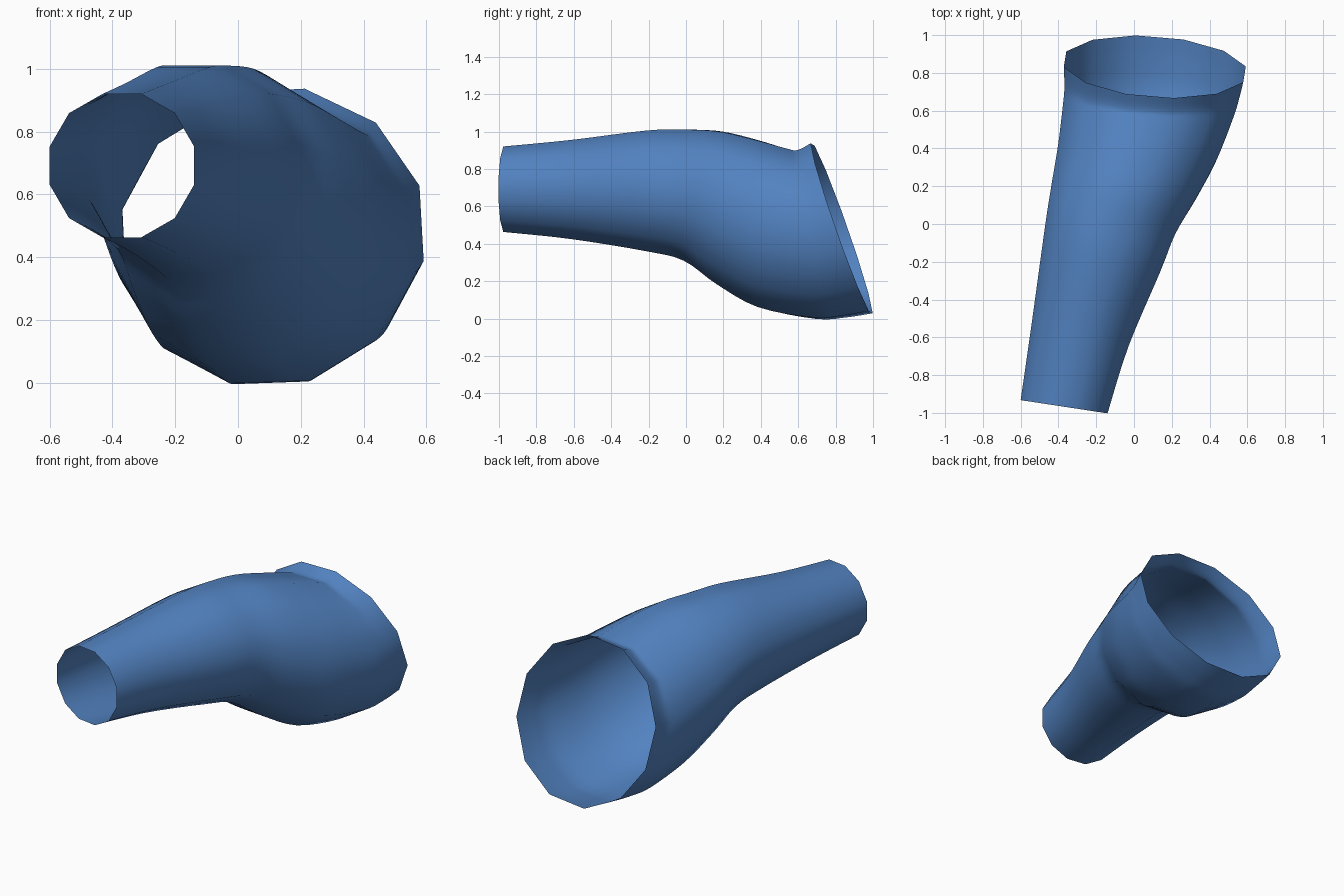
import bpy, bmesh, math
from mathutils import Vector

if "Cube" in bpy.data.objects:
    bpy.data.objects.remove(bpy.data.objects["Cube"])

SIDES, STEPS = 12, 4

# Key cross-sections: left x,y | right x,y | top y,z | bottom y,z | roll
KEYS = [
    (-.600, -.93, -.140, -1.0, -.97, .920, -.97, .463, 0),
    (-.545, -.55, -.030, -.65, -.60, .955, -.60, .425, 0),
    (-.490, -.15, .140, -.25, -.20, 1.005, -.20, .360, 0),
    (-.462, .05, .220, -.05, .00, 1.010, .00, .310, 0),
    (-.435, .22, .330, .14, .18, 1.000, .17, .185, 0),
    (-.400, .42, .440, .34, .38, .955, .40, .060, .005),
    (-.372, .64, .530, .57, .56, .905, .70, .002, .015),
    (-.363, .75, .562, .69, .61, .895, .86, .012, .02),
    (-.365, .87, .585, .79, .68, .930, .99, .035, .025),
]


def spline(a, b, c, d, t):
    return [0.5 * (2*q + (r-p)*t + (2*p-5*q+4*r-s)*t*t + (3*q-p-3*r+s)*t**3)
            for p, q, r, s in zip(a, b, c, d)]


def ring(key):
    lx, ly, rx, ry, ty, tz, by, bz, roll = key
    k = 1 / math.cos(math.pi / SIDES)
    centre = Vector(((lx+rx)/2, (ly+ry+ty+by)/4, (tz+bz)/2))
    across = Vector(((rx-lx)/2, (ry-ly)/2, roll)) * k
    up = Vector((-roll, (ty-by)/2, (tz-bz)/2)) * k
    angles = [(i + .5) * math.tau / SIDES for i in range(SIDES)]
    return [centre + across*math.cos(a) + up*math.sin(a) for a in angles]


# Smoothly interpolated sections along the tube
last = len(KEYS) - 1
sections = []
for i in range(last):
    four = [KEYS[max(0, min(last, i + o))] for o in (-1, 0, 1, 2)]
    sections += [spline(*four, s / STEPS) for s in range(STEPS)]
sections.append(KEYS[-1])

# Open, bent tube skin
bm = bmesh.new()
rings = [[bm.verts.new(p) for p in ring(s)] for s in sections]
for a, b in zip(rings, rings[1:]):
    for i in range(SIDES):
        j = (i + 1) % SIDES
        f = bm.faces.new((a[i], a[j], b[j], b[i]))
        f.smooth = True
bm.normal_update()
bm.faces.ensure_lookup_table()
# Outward-facing skin
f = bm.faces[0]
if f.normal.dot(f.calc_center_median() - Vector((-.37, -.95, .69))) < 0:
    bmesh.ops.reverse_faces(bm, faces=bm.faces[:])
mesh = bpy.data.meshes.new("sleeve")
bm.to_mesh(mesh)
bm.free()

blue = bpy.data.materials.new("blue cloth")
blue.diffuse_color = (.084, .223, .527, 1)
blue.use_nodes = True
blue.node_tree.nodes["Principled BSDF"].inputs["Base Color"].default_value = blue.diffuse_color
mesh.materials.append(blue)
sleeve = bpy.data.objects.new("sleeve", mesh)
bpy.context.collection.objects.link(sleeve)
